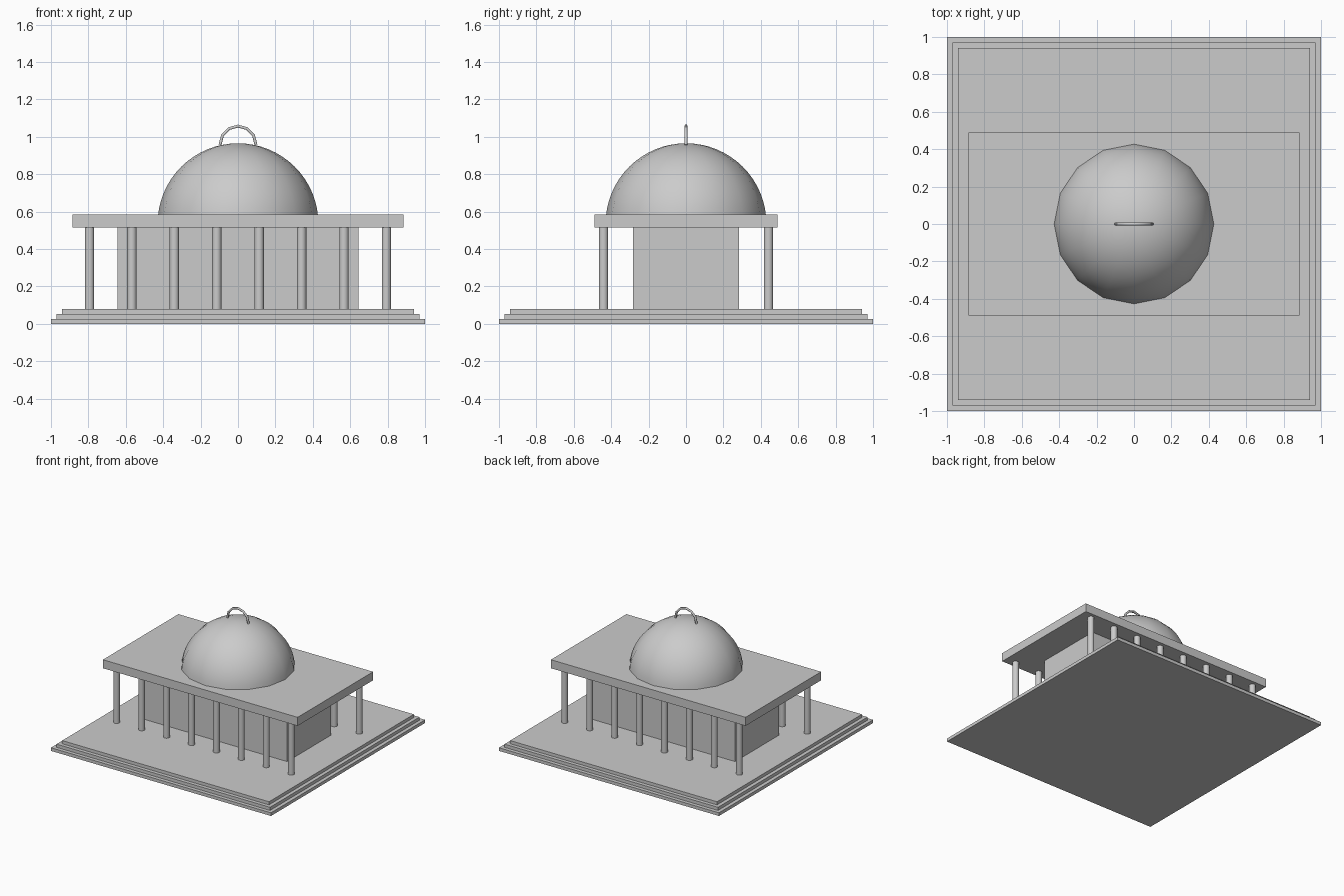
import bpy
import bmesh
import math
from mathutils import Matrix

cube = bpy.data.objects.get("Cube")
if cube:
    bpy.data.objects.remove(cube, do_unlink=True)

# Single pale stone colour
stone = bpy.data.materials.new("pale_stone")
stone.use_nodes = True
stone.diffuse_color = (0.6, 0.6, 0.6, 1)
stone.node_tree.nodes["Principled BSDF"].inputs["Base Color"].default_value = (0.6, 0.6, 0.6, 1)


def add_object(name, data):
    obj = bpy.data.objects.new(name, data)
    data.materials.append(stone)
    bpy.context.collection.objects.link(obj)
    return obj


def finish(name, bm, smooth=False):
    for f in bm.faces:
        f.smooth = smooth
    mesh = bpy.data.meshes.new(name)
    bm.to_mesh(mesh)
    bm.free()
    return add_object(name, mesh)


def box(name, half_x, half_y, z0, z1):
    bm = bmesh.new()
    place = Matrix.Translation((0, 0, (z0 + z1) / 2))
    size = Matrix.Diagonal((2 * half_x, 2 * half_y, z1 - z0, 1))
    bmesh.ops.create_cube(bm, size=1, matrix=place @ size)
    return finish(name, bm)


STEP = 0.026
FLOOR = 3 * STEP
ROOF_BOTTOM, ROOF_TOP = 0.515, 0.585

# Stepped square platform
for i in range(3):
    half = 1 - 0.03 * i
    box(f"platform_step_{i + 1}", half, half, i * STEP, (i + 1) * STEP)

# Inner hall and flat roof slab
box("hall_walls", 0.645, 0.283, FLOOR, ROOF_BOTTOM)
box("roof_slab", 0.885, 0.49, ROOF_BOTTOM, ROOF_TOP)

# Rows of eight columns along the front and the back
for side, y in (("front", -0.441), ("back", 0.441)):
    for i in range(8):
        bm = bmesh.new()
        x = -0.794 + i * 0.2268
        bmesh.ops.create_cone(
            bm, cap_ends=True, segments=16, radius1=0.025, radius2=0.025,
            depth=ROOF_BOTTOM - FLOOR,
            matrix=Matrix.Translation((x, y, (FLOOR + ROOF_BOTTOM) / 2)))
        column = finish(f"{side}_column_{i + 1}", bm)
        for f in column.data.polygons:
            f.use_smooth = abs(f.normal.z) < 0.5

# Sixteen-sided dome, cut off at the roof
DOME_R, DOME_Z = 0.43, 0.535
bm = bmesh.new()
bmesh.ops.create_uvsphere(bm, u_segments=16, v_segments=32, radius=DOME_R,
                          matrix=Matrix.Translation((0, 0, DOME_Z)))
bmesh.ops.bisect_plane(bm, geom=bm.verts[:] + bm.edges[:] + bm.faces[:],
                       plane_co=(0, 0, ROOF_TOP), plane_no=(0, 0, 1),
                       clear_inner=True)
finish("dome", bm, smooth=True)

# Arched handle on the dome
arch = bpy.data.curves.new("dome_handle", "CURVE")
arch.dimensions = "3D"
arch.bevel_depth = 0.009
arch.bevel_resolution = 1
arch.use_fill_caps = True
spline = arch.splines.new("POLY")
spline.points.add(6)
for i, p in enumerate(spline.points):
    a = math.pi * i / 6
    p.co = (0.096 * math.cos(a), 0, 0.957 + 0.1 * math.sin(a), 1)
add_object("dome_handle", arch)
